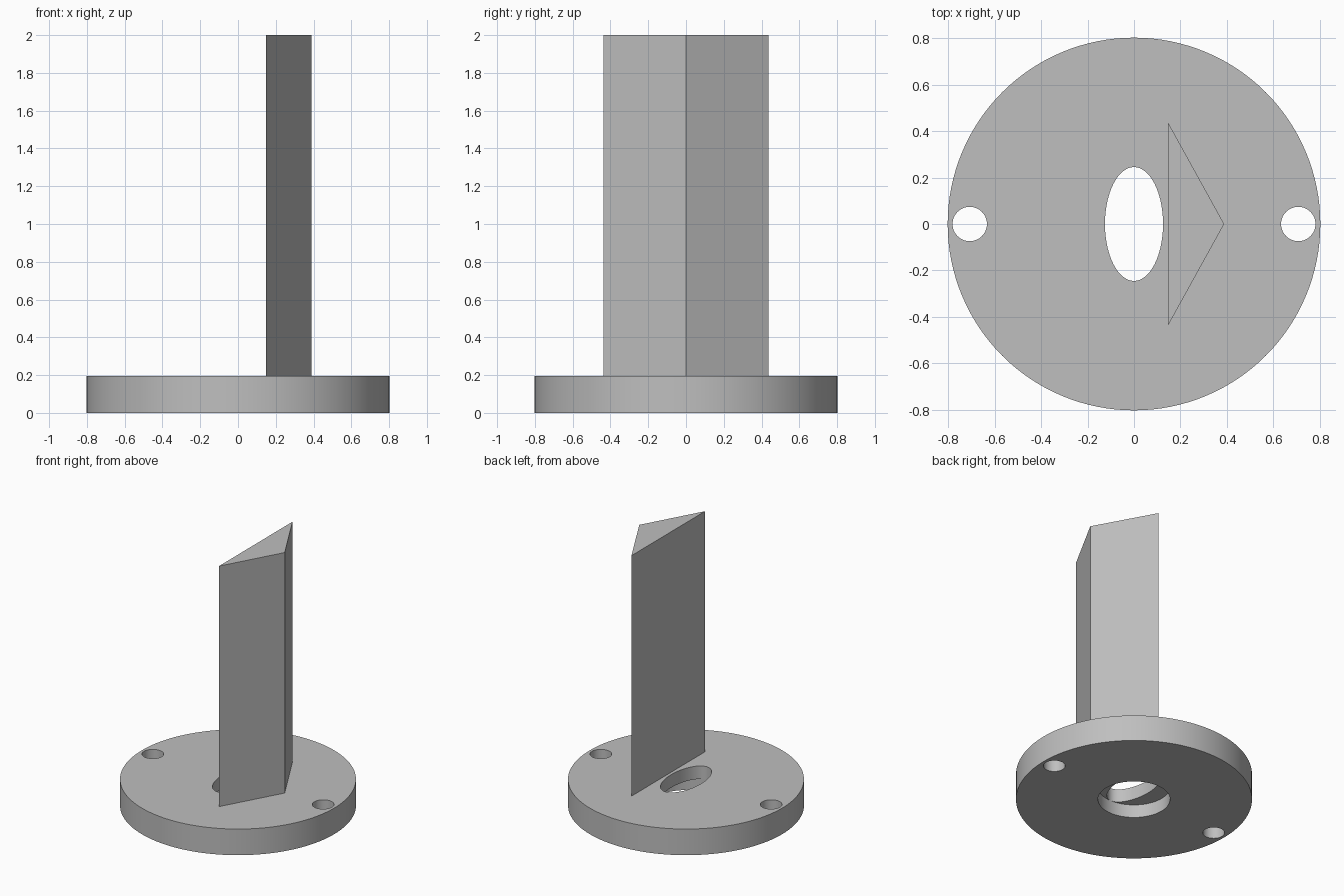
import bpy
import bmesh

cube = bpy.data.objects.get("Cube")
if cube:
    bpy.data.objects.remove(cube, do_unlink=True)

grey = bpy.data.materials.new("light_grey")
grey.use_nodes = True
colour = (0.52, 0.52, 0.52, 1)
grey.diffuse_color = colour
grey.node_tree.nodes["Principled BSDF"].inputs["Base Color"].default_value = colour

BASE_TOP = 0.196


def cylinder(name, x, radius, bottom, top, x_scale=1, sides=96):
    bpy.ops.mesh.primitive_cylinder_add(
        vertices=sides, radius=radius, depth=top - bottom,
        location=(x, 0, (bottom + top) / 2))
    obj = bpy.context.object
    obj.name = name
    obj.scale.x = x_scale
    bpy.ops.object.transform_apply(location=True, rotation=True, scale=True)
    return obj


# Round base plate
base = cylinder("base_plate", 0, 0.802, 0, BASE_TOP, sides=128)
base.data.materials.append(grey)

# Oval slot, round recess beneath it, and two mounting holes
cutters = [
    cylinder("oval_slot_cutter", 0, 0.245, -0.1, 0.3, x_scale=0.51),
    cylinder("recess_cutter", 0, 0.245, -0.1, BASE_TOP / 2),
    cylinder("left_hole_cutter", 0.707, 0.074, -0.1, 0.3, sides=48),
    cylinder("right_hole_cutter", -0.707, 0.074, -0.1, 0.3, sides=48),
]
bpy.ops.object.select_all(action="DESELECT")
base.select_set(True)
bpy.context.view_layer.objects.active = base
for cutter in cutters:
    cutter.hide_render = True
    mod = base.modifiers.new(cutter.name, "BOOLEAN")
    mod.operation = "DIFFERENCE"
    mod.solver = "EXACT"
    mod.object = cutter
    bpy.ops.object.modifier_apply(modifier=mod.name)
for cutter in cutters:
    bpy.data.objects.remove(cutter, do_unlink=True)
bpy.ops.object.shade_smooth_by_angle()

# Upright triangular post, extruded from its footprint
bm = bmesh.new()
footprint = [(0.147, -0.436), (0.388, 0), (0.147, 0.436)]
face = bm.faces.new([bm.verts.new((x, y, BASE_TOP)) for x, y in footprint])
grown = bmesh.ops.extrude_face_region(bm, geom=[face])["geom"]
top = [v for v in grown if isinstance(v, bmesh.types.BMVert)]
bmesh.ops.translate(bm, verts=top, vec=(0, 0, 2 - BASE_TOP))
bmesh.ops.recalc_face_normals(bm, faces=bm.faces)
mesh = bpy.data.meshes.new("triangular_post")
bm.to_mesh(mesh)
bm.free()
mesh.materials.append(grey)
post = bpy.data.objects.new("triangular_post", mesh)
bpy.context.collection.objects.link(post)
